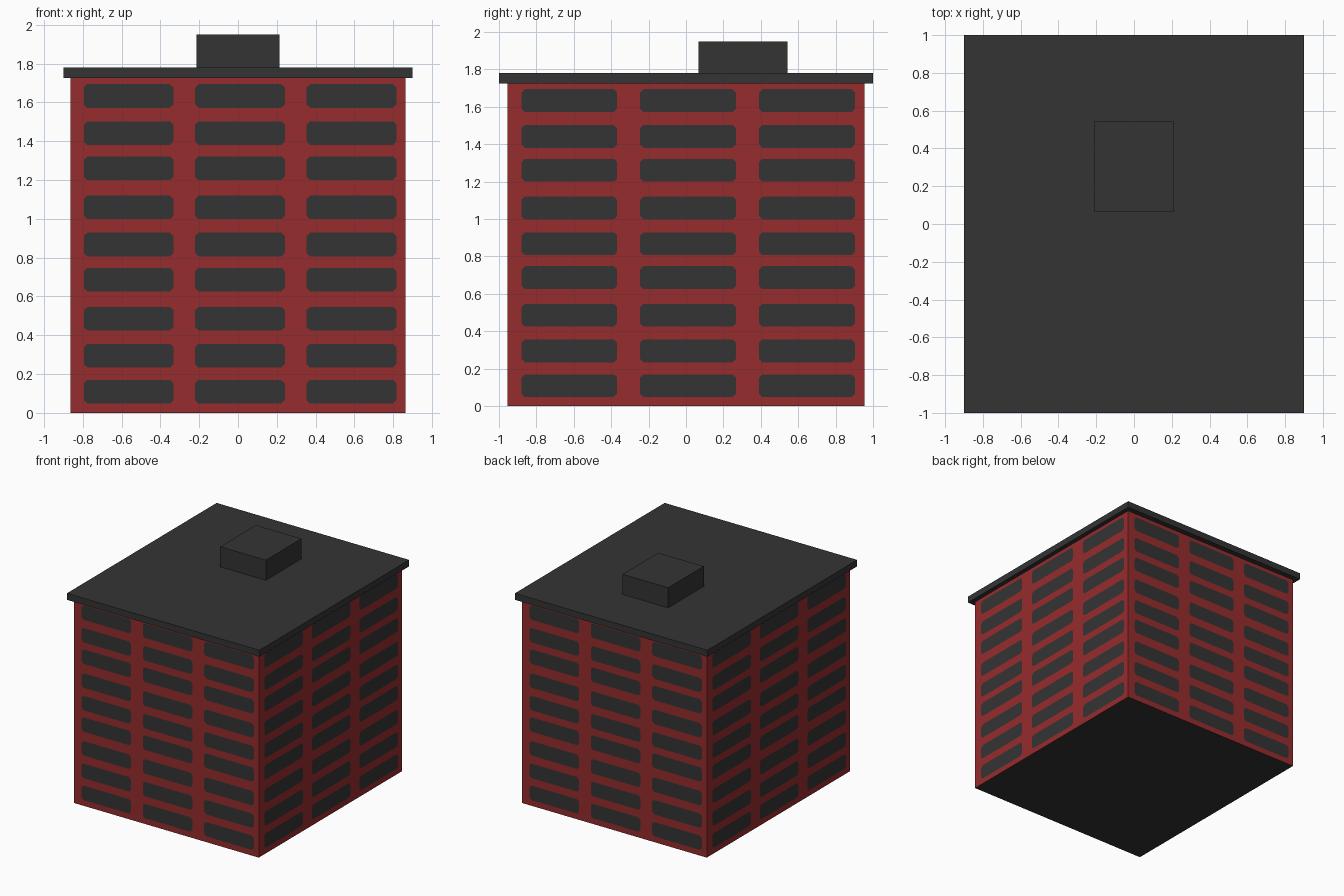
import bpy, bmesh
from mathutils import Matrix, Vector
from math import pi

if "Cube" in bpy.data.objects:
    bpy.data.objects.remove(bpy.data.objects["Cube"])


def material(name, rgb):
    m = bpy.data.materials.new(name)
    m.diffuse_color = (*rgb, 1)
    m.use_nodes = True
    m.node_tree.nodes["Principled BSDF"].inputs["Base Color"].default_value = m.diffuse_color
    return m


RED = material("brick red", (0.305, 0.025, 0.027))
GREY = material("charcoal grey", (0.034, 0.034, 0.034))

HX, HY, WALL_TOP = 0.863, 0.955, 1.725
COLUMNS = [(-0.921, -0.385), (-0.257, 0.28), (0.409, 0.946)]  # fractions of half width
ROWS = [0.109, 0.295, 0.486, 0.687, 0.868, 1.059, 1.261, 1.442, 1.633]  # window centres
HALF_H, CORNER = 0.061, 0.018


def add_object(name, bm, mats):
    me = bpy.data.meshes.new(name)
    bm.to_mesh(me)
    bm.free()
    for m in mats:
        me.materials.append(m)
    ob = bpy.data.objects.new(name, me)
    bpy.context.collection.objects.link(ob)


def box(name, lo, hi):
    bm = bmesh.new()
    bmesh.ops.create_cube(bm, size=1)
    for v in bm.verts:
        v.co = [lo[i] + (v.co[i] + 0.5) * (hi[i] - lo[i]) for i in range(3)]
    add_object(name, bm, [GREY])


def breaks(spans, start, end):
    """Cut positions and, per strip, its kind: wall, low edge, middle or high edge."""
    pos, kinds = [start], []
    for a, b in spans:
        pos += [a, a + CORNER, b - CORNER, b]
        kinds += ["wall", "low", "mid", "high"]
    return pos + [end], kinds + ["wall"]


def wall(bm, half, dist, angle):
    """One wall cut into a grid, with dark windows whose corners are clipped."""
    us, ukinds = breaks([(a * half, b * half) for a, b in COLUMNS], -half, half)
    zs, zkinds = breaks([(z - HALF_H, z + HALF_H) for z in ROWS], 0, WALL_TOP)
    turn = Matrix.Rotation(angle, 3, 'Z')
    grid = [[bm.verts.new(turn @ Vector((u, -dist, z))) for z in zs] for u in us]
    for i, uk in enumerate(ukinds):
        for j, zk in enumerate(zkinds):
            q = [grid[i][j], grid[i + 1][j], grid[i + 1][j + 1], grid[i][j + 1]]
            if "wall" in (uk, zk) or "mid" in (uk, zk):
                bm.faces.new(q).material_index = 0 if "wall" in (uk, zk) else 1
            else:
                # corner cell: outer triangle is wall, inner triangle is window
                k = {("low", "low"): 0, ("high", "low"): 1,
                     ("high", "high"): 2, ("low", "high"): 3}[uk, zk]
                q = q[k:] + q[:k]
                bm.faces.new((q[3], q[0], q[1])).material_index = 0
                bm.faces.new((q[1], q[2], q[3])).material_index = 1


# Building body: four walls and a dark underside
bm = bmesh.new()
for n in range(4):
    half, dist = (HX, HY) if n % 2 == 0 else (HY, HX)
    wall(bm, half, dist, n * pi / 2)
base = [bm.verts.new((x * HX, y * HY, 0)) for x, y in ((-1, -1), (-1, 1), (1, 1), (1, -1))]
bm.faces.new(base).material_index = 1
bmesh.ops.remove_doubles(bm, verts=bm.verts, dist=1e-5)
add_object("building_body", bm, [RED, GREY])

# Overhanging roof slab and rooftop hut
box("roof_slab", (-0.9, -1, WALL_TOP), (0.9, 1, 1.78))
box("rooftop_hut", (-0.213, 0.067, 1.78), (0.213, 0.543, 1.95))
